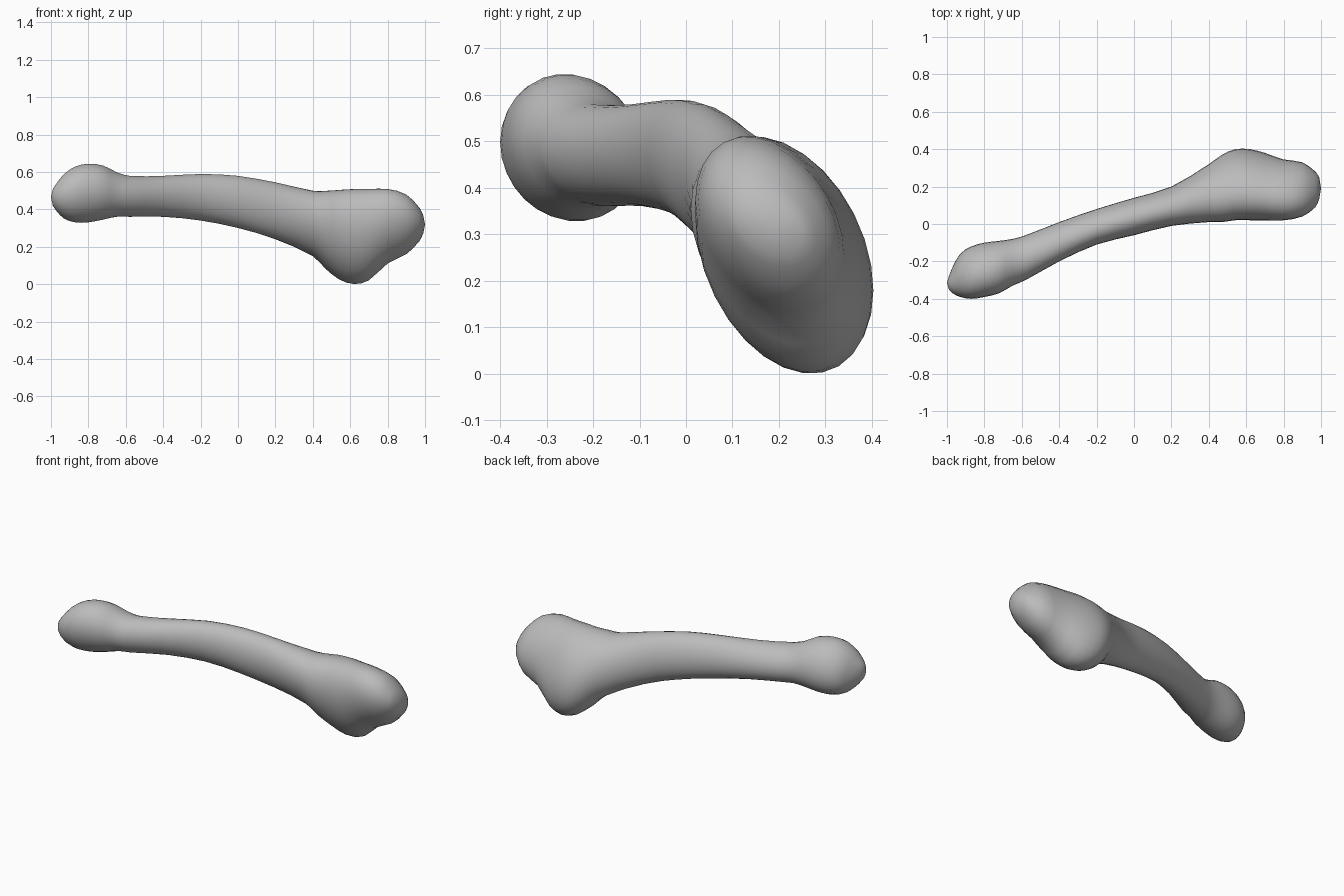
import bpy
import bmesh
import math
from mathutils import Vector

default_cube = bpy.data.objects.get("Cube")
if default_cube:
    bpy.data.objects.remove(default_cube, do_unlink=True)

SIDES = 28
STEPS = 2

# Cross-sections along the bone: x, y low, y high, z low, z high
SECTIONS = [
    (-.99, -.35, -.28, .42, .51),
    (-.97, -.37, -.23, .39, .54),
    (-.93, -.39, -.16, .35, .59),
    (-.87, -.4, -.12, .33, .63),
    (-.8, -.39, -.1, .33, .645),
    (-.72, -.37, -.09, .345, .635),
    (-.65, -.33, -.08, .36, .6),
    (-.58, -.3, -.06, .36, .58),
    (-.4, -.2, .01, .36, .58),
    (-.2, -.11, .08, .34, .59),
    (0, -.06, .14, .3, .58),
    (.2, -.01, .2, .24, .545),
    (.4, .01, .32, .15, .5),
    (.47, .01, .37, .08, .5),
    (.54, .02, .4, .025, .505),
    (.62, .02, .4, 0, .51),
    (.7, .02, .38, .02, .51),
    (.8, .02, .345, .11, .51),
    (.9, .04, .33, .16, .48),
    (.97, .09, .28, .23, .41),
    (.99, .13, .25, .27, .37),
]


def smooth_sections(sections):
    """Add in-between sections on a smooth curve through the given ones."""
    keys = [Vector(s) for s in sections]
    result = []
    for i in range(len(keys) - 1):
        a, b = keys[i], keys[i + 1]
        before, after = keys[max(i - 1, 0)], keys[min(i + 2, len(keys) - 1)]
        span = b[0] - a[0]
        slope_a = (b - before) * (span / (b[0] - before[0]))
        slope_b = (after - a) * (span / (after[0] - a[0]))
        for step in range(STEPS):
            t = step / STEPS
            u = 1 - t
            result.append(a * (u * u * (1 + 2 * t)) + b * (t * t * (3 - 2 * t))
                          + slope_a * (t * u * u) - slope_b * (t * t * u))
    return result + [keys[-1]]


def lean(x):
    """Lean of the cross-section, strongest at the broad knuckle end."""
    return -.12 - .2 * max(0, min(1, (x - .1) / .4))


def add_ring(bm, section):
    x, y_low, y_high, z_low, z_high = section
    ring = []
    for i in range(SIDES):
        angle = math.tau * i / SIDES
        y = (y_low + y_high + (y_high - y_low) * math.cos(angle)) / 2
        z = (z_low + z_high + (z_high - z_low) * math.sin(angle + lean(x))) / 2
        ring.append(bm.verts.new((x, y, z)))
    return ring


def add_tip(bm, ring, x):
    """Close a ring with a fan to a rounded tip."""
    centre = sum((v.co for v in ring), Vector()) / SIDES
    tip = bm.verts.new((x, centre.y, centre.z))
    for i in range(SIDES):
        bm.faces.new((ring[i], ring[(i + 1) % SIDES], tip))


# Bone body: shaft, narrow head and broad knuckle in one skin
bm = bmesh.new()
rings = [add_ring(bm, s) for s in smooth_sections(SECTIONS)]
for r, s in zip(rings, rings[1:]):
    for i in range(SIDES):
        j = (i + 1) % SIDES
        bm.faces.new((r[i], r[j], s[j], s[i]))
add_tip(bm, rings[0], -1)
add_tip(bm, rings[-1], 1)
bmesh.ops.recalc_face_normals(bm, faces=bm.faces)
mesh = bpy.data.meshes.new("bone")
bm.to_mesh(mesh)
bm.free()
bone = bpy.data.objects.new("bone", mesh)
bpy.context.collection.objects.link(bone)

# Plain grey colour
grey = bpy.data.materials.new("bone_grey")
grey.use_nodes = True
colour = (.5, .5, .5, 1)
grey.diffuse_color = colour
grey.node_tree.nodes["Principled BSDF"].inputs["Base Color"].default_value = colour
mesh.materials.append(grey)

# Smooth shading
bpy.ops.object.select_all(action="DESELECT")
bone.select_set(True)
bpy.context.view_layer.objects.active = bone
bpy.ops.object.shade_smooth_by_angle(angle=math.radians(60))
